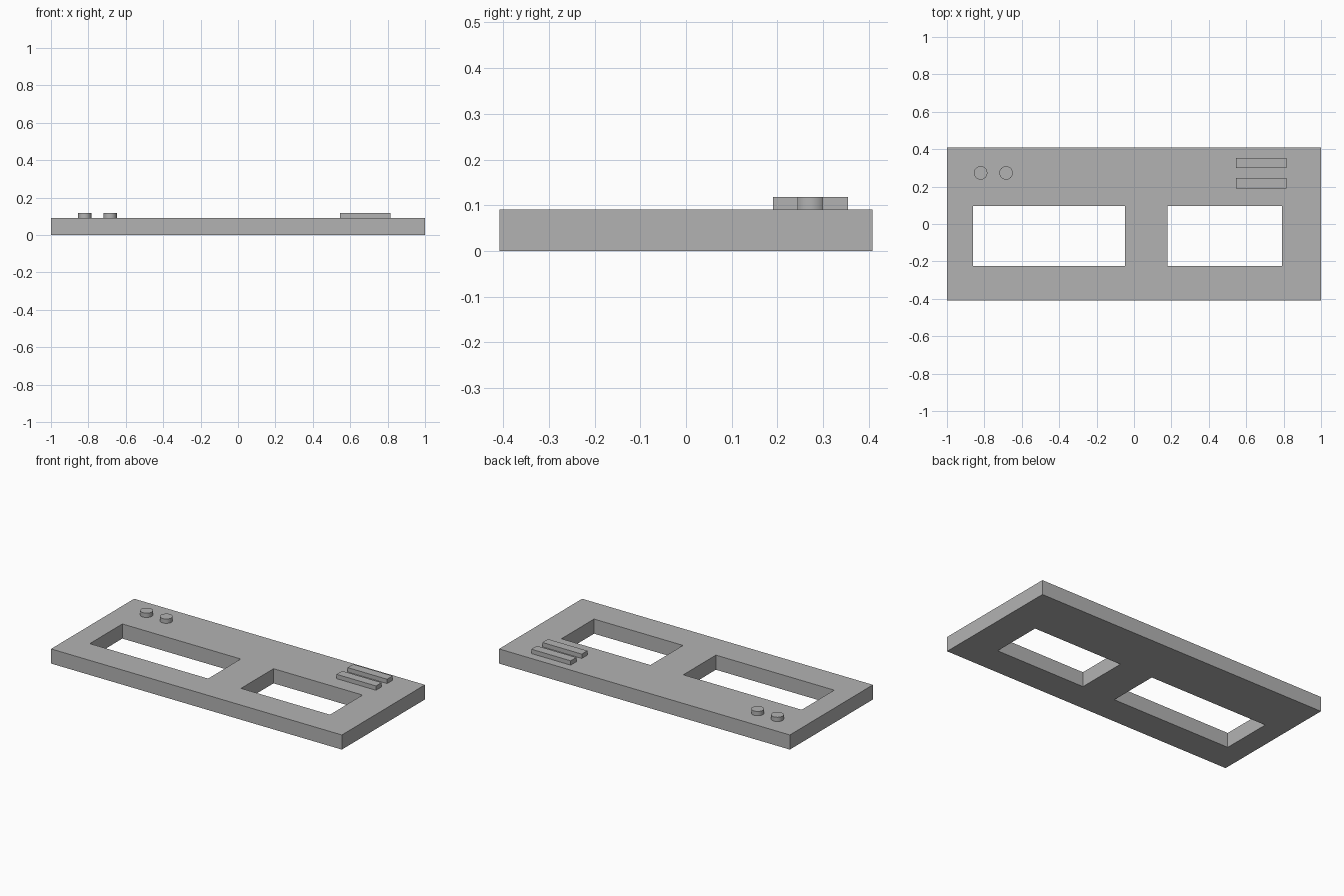
import bpy
import bmesh
import math

cube = bpy.data.objects.get("Cube")
if cube:
    bpy.data.objects.remove(cube, do_unlink=True)

GREY = (0.45, 0.45, 0.45, 1.0)
grey = bpy.data.materials.new("plain grey")
grey.use_nodes = True
grey.diffuse_color = GREY
grey.node_tree.nodes["Principled BSDF"].inputs["Base Color"].default_value = GREY

PLATE_TOP = 0.091
DETAIL_TOP = 0.118


def finish(bm, name):
    bmesh.ops.recalc_face_normals(bm, faces=bm.faces)
    mesh = bpy.data.meshes.new(name)
    bm.to_mesh(mesh)
    bm.free()
    mesh.materials.append(grey)
    obj = bpy.data.objects.new(name, mesh)
    bpy.context.scene.collection.objects.link(obj)
    return obj


def extrude_up(bm, height):
    result = bmesh.ops.extrude_face_region(bm, geom=bm.faces[:], use_keep_orig=True)
    verts = [g for g in result["geom"] if isinstance(g, bmesh.types.BMVert)]
    bmesh.ops.translate(bm, verts=verts, vec=(0, 0, height))


# Face plate: a sheet of cells with two openings, extruded to thickness
xs = [-1, -0.862, -0.048, 0.178, 0.79, 1]
ys = [-0.408, -0.225, 0.095, 0.408]
openings = {(1, 1), (3, 1)}
bm = bmesh.new()
grid = [[bm.verts.new((x, y, 0)) for y in ys] for x in xs]
for i in range(len(xs) - 1):
    for j in range(len(ys) - 1):
        if (i, j) not in openings:
            bm.faces.new((grid[i][j], grid[i + 1][j], grid[i + 1][j + 1], grid[i][j + 1]))
extrude_up(bm, PLATE_TOP)
finish(bm, "face_plate")

# Raised bars at the back left corner
for name, y in (("front_bar", 0.19), ("rear_bar", 0.299)):
    bm = bmesh.new()
    corners = [(0.545, y), (0.816, y), (0.816, y + 0.055), (0.545, y + 0.055)]
    bm.faces.new([bm.verts.new((*c, PLATE_TOP)) for c in corners])
    extrude_up(bm, DETAIL_TOP - PLATE_TOP)
    finish(bm, name)

# Round buttons at the back right corner
for name, x in (("outer_button", -0.82), ("inner_button", -0.684)):
    bm = bmesh.new()
    bmesh.ops.create_circle(bm, cap_ends=True, segments=32, radius=0.036)
    bmesh.ops.translate(bm, verts=bm.verts, vec=(x, 0.273, PLATE_TOP))
    extrude_up(bm, DETAIL_TOP - PLATE_TOP)
    button = finish(bm, name)
    bpy.ops.object.select_all(action="DESELECT")
    button.select_set(True)
    bpy.context.view_layer.objects.active = button
    bpy.ops.object.shade_smooth_by_angle(angle=math.radians(30))
